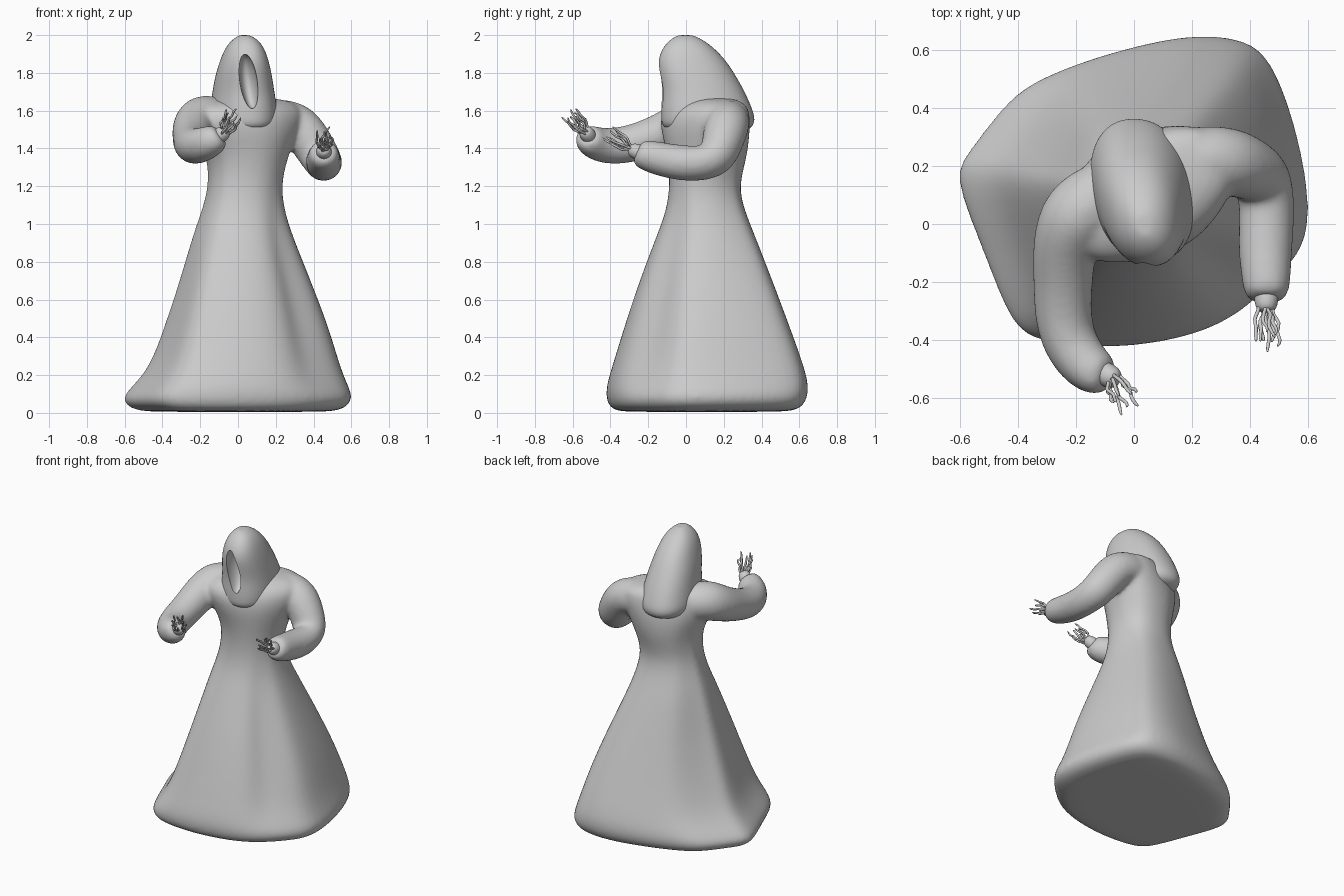
import bpy, bmesh, math, random
from mathutils import Vector

if "Cube" in bpy.data.objects:
    bpy.data.objects.remove(bpy.data.objects["Cube"])

random.seed(4)


def loft(name, rings, levels=2):
    """Closed smooth skin through a list of equal-length rings."""
    bm = bmesh.new()
    vs = [[bm.verts.new(p) for p in r] for r in rings]
    n = len(rings[0])
    for a, b in zip(vs, vs[1:]):
        for i in range(n):
            j = (i + 1) % n
            bm.faces.new((a[i], a[j], b[j], b[i]))
    bm.faces.new(vs[0][::-1])
    bm.faces.new(vs[-1])
    bmesh.ops.recalc_face_normals(bm, faces=bm.faces)
    me = bpy.data.meshes.new(name)
    bm.to_mesh(me)
    bm.free()
    ob = bpy.data.objects.new(name, me)
    bpy.context.collection.objects.link(ob)
    m = ob.modifiers.new("sub", "SUBSURF")
    m.levels = levels
    apply(ob, m)
    bpy.ops.object.shade_smooth()
    return ob


def select(ob):
    bpy.ops.object.select_all(action="DESELECT")
    ob.select_set(True)
    bpy.context.view_layer.objects.active = ob


def apply(ob, m):
    select(ob)
    bpy.ops.object.modifier_apply(modifier=m.name)


def box_ring(shape, z, x0, x1, y0, y1, grow=1.025):
    """Fit a unit outline into the given bounds at height z."""
    return [Vector(((x0 + x1) / 2 + u * (x1 - x0) / 2 * grow,
                    (y0 + y1) / 2 + v * (y1 - y0) / 2 * grow, z)) for u, v in shape]


def tube(name, path, n=10, levels=2):
    """Tube through (x, y, z, radius) points."""
    pts = [Vector(p[:3]) for p in path]
    rings, side = [], None
    for i, p in enumerate(pts):
        d = (pts[min(i + 1, len(pts) - 1)] - pts[max(i - 1, 0)]).normalized()
        side = d.orthogonal() if side is None else side - d * side.dot(d)
        side.normalize()
        up, r = d.cross(side), path[i][3]
        rings.append([p + (side * math.cos(t) + up * math.sin(t)) * r
                      for t in (2 * math.pi * k / n for k in range(n))])
    return loft(name, rings, levels)


# Robe: irregular hem blending into an oval waist and chest
hem = [(.61, -.02), (.57, .28), (.47, .57), (.37, .635), (.17, .65), (-.12, .58), (-.3, .515),
       (-.43, .45), (-.575, .25), (-.63, .18), (-.51, -.1), (-.425, -.34), (-.32, -.39),
       (-.08, -.41), (.16, -.375), (.31, -.32), (.41, -.25), (.52, -.14)]
hem = [(x / .6, (y - .12) / .53) for x, y in hem]


def robe_shape(t, dent):
    """Mix hem and oval; dent sinks the folds at the front right and back left."""
    out = []
    for i, (u, v) in enumerate(hem):
        a = math.atan2(v, u)
        k = 1 - dent * {16: 1, 17: .4, 15: .3, 7: .5, 8: .5}.get(i, 0)
        out.append(((u * t + math.cos(a) * (1 - t)) * k, (v * t + math.sin(a) * (1 - t)) * k))
    return out


robe_rows = [  # z, xmin, xmax, ymin, ymax, hem blend, shoulder turn, fold dent
    (.005, -.40, .42, -.28, .45, 1, 0, 0), (.01, -.50, .51, -.36, .56, 1, 0, 0),
    (.03, -.565, .57, -.40, .61, 1, 0, 0), (.08, -.60, .605, -.42, .64, 1, 0, 0),
    (.15, -.535, .575, -.415, .645, 1, 0, .04), (.25, -.455, .535, -.385, .62, 1, 0, .09),
    (.45, -.385, .48, -.325, .55, .95, 0, .14), (.70, -.305, .385, -.245, .46, .8, 0, .14),
    (.95, -.235, .285, -.15, .365, .5, 0, .08), (1.07, -.19, .25, -.105, .315, .3, 0, .03),
    (1.20, -.155, .23, -.085, .28, .1, 0, 0), (1.35, -.16, .265, -.095, .325, 0, .05, 0),
    (1.48, -.225, .32, -.125, .335, 0, .18, 0), (1.58, -.26, .355, -.12, .32, 0, .3, 0),
    (1.64, -.22, .32, -.06, .30, 0, .3, 0), (1.67, -.10, .20, .04, .23, 0, .2, 0)]
rings = [box_ring(robe_shape(r[5], r[7]), *r[:5]) for r in robe_rows]
for ring, row in zip(rings, robe_rows):
    for p in ring:
        p.y += row[6] * (p.x - .05)
robe = loft("robe", rings)

# Sleeves, fused into the robe
sleeve_r = tube("right_sleeve", [
    (.15, .21, 1.54, .11), (.22, .225, 1.555, .122), (.32, .22, 1.53, .125),
    (.385, .195, 1.44, .12), (.445, .16, 1.34, .112), (.46, .06, 1.315, .102),
    (.45, -.08, 1.33, .1), (.455, -.2, 1.36, .09), (.455, -.25, 1.378, .078),
    (.455, -.262, 1.384, .045)])
sleeve_l = tube("left_sleeve", [
    (-.05, .13, 1.53, .11), (-.13, .09, 1.56, .13), (-.205, .03, 1.56, .135),
    (-.24, -.06, 1.51, .12), (-.245, -.2, 1.45, .108), (-.245, -.35, 1.41, .105),
    (-.20, -.45, 1.415, .1), (-.14, -.51, 1.44, .09), (-.10, -.52, 1.465, .075),
    (-.09, -.523, 1.472, .045)])
bpy.ops.object.select_all(action="DESELECT")
for o in (sleeve_r, sleeve_l, robe):
    o.select_set(True)
bpy.context.view_layer.objects.active = robe
bpy.ops.object.join()
m = robe.modifiers.new("fuse", "REMESH")
m.mode, m.voxel_size = "VOXEL", .013
apply(robe, m)
m = robe.modifiers.new("soften", "SMOOTH")
m.factor, m.iterations = .5, 10
apply(robe, m)
bpy.ops.object.shade_smooth()

# Wrists poking out of the cuffs
tube("right_wrist", [(.455, -.22, 1.368, .045), (.455, -.27, 1.387, .045), (.455, -.305, 1.40, .03)])
tube("left_wrist", [(-.12, -.505, 1.45, .045), (-.08, -.525, 1.48, .045), (-.055, -.54, 1.50, .03)])

# Hood: blunt oval slices leaning back over the shoulders
angles = [math.tau * k / 24 for k in range(24)]
oval = [(math.copysign(abs(math.cos(a)) ** .9, math.cos(a)),
         math.copysign(abs(math.sin(a)) ** .9, math.sin(a))) for a in angles]
hood_rows = [
    (1.48, -.06, .14, .0, .25), (1.495, -.10, .17, -.09, .325),
    (1.52, -.13, .20, -.125, .355), (1.56, -.145, .21, -.13, .365),
    (1.62, -.14, .205, -.13, .345), (1.70, -.13, .19, -.125, .31),
    (1.78, -.12, .175, -.14, .265), (1.86, -.10, .155, -.15, .215), (1.93, -.075, .13, -.125, .15),
    (1.975, -.04, .095, -.085, .09), (1.995, -.01, .06, -.05, .045), (2.0, .005, .04, -.03, .025)]
rings = [box_ring(oval, *r, 1.015) for r in hood_rows]
for ring in rings:
    for p in ring:
        p.x -= .12 * (p.y - .08)
hood = loft("hood", rings)

# Hollow face opening
bpy.ops.mesh.primitive_uv_sphere_add(segments=32, ring_count=20, location=(.056, -.13, 1.755),
                                     rotation=(0, -.15, .1))
cutter = bpy.context.object
cutter.name = "face_cutter"
cutter.scale = (.046, .09, .145)
cutter.hide_render = True
m = hood.modifiers.new("opening", "BOOLEAN")
m.operation, m.object, m.solver = "DIFFERENCE", cutter, "EXACT"
apply(hood, m)
bpy.data.objects.remove(cutter)
select(hood)
bpy.ops.object.shade_smooth_by_angle(angle=math.radians(40))


# Hands: bunches of thin crooked fingers
def hand(name, wrist, tip):
    wrist, tip = Vector(wrist), Vector(tip)
    axis = tip - wrist
    a = axis.orthogonal().normalized()
    b = axis.normalized().cross(a)
    for k in range(9):
        t = math.tau * k / 9
        spread = random.uniform(.03, .05)
        path = []
        for i, (f, w) in enumerate([(0, .4), (.2, .5), (.4, 1), (.6, .75), (.8, 1), (1, .9)]):
            turn = t + random.uniform(-.3, .3)
            out = a * math.cos(turn) + b * math.sin(turn)
            jit = Vector([random.uniform(-.008, .008) for _ in range(3)])
            p = wrist + axis * f * (.8 + .2 * (k % 2)) + out * spread * w + jit
            path.append((*p, .0075 if i < 5 else .005))
        tube(f"{name}_finger_{k + 1}", path, 6, 1)


hand("right", (.455, -.285, 1.39), (.46, -.42, 1.48))
hand("left", (-.075, -.53, 1.485), (-.025, -.62, 1.585))
